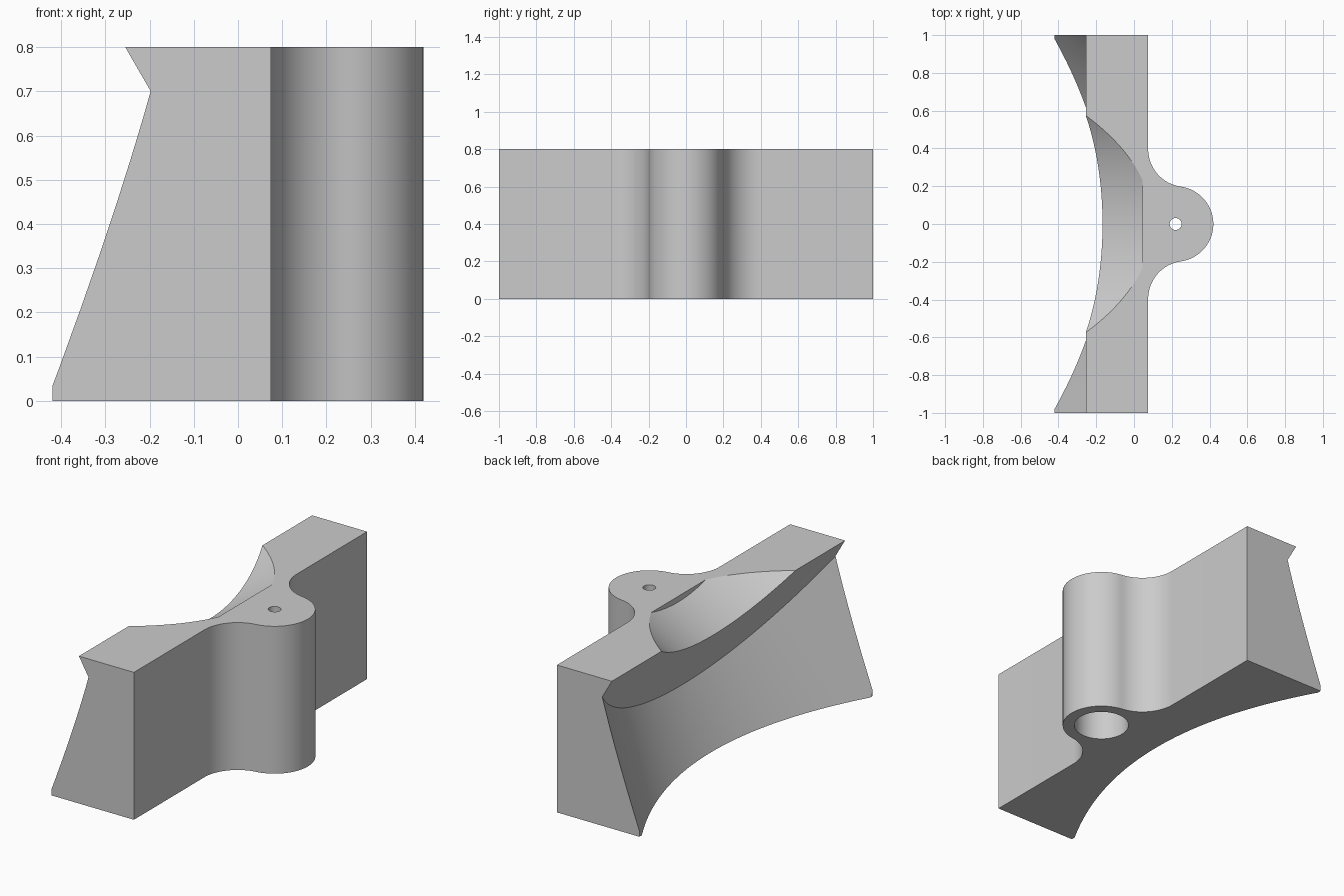
import bpy, bmesh, math
from mathutils import Matrix, Vector

if "Cube" in bpy.data.objects:
    bpy.data.objects.remove(bpy.data.objects["Cube"], do_unlink=True)

grey = bpy.data.materials.new("plain grey")
grey.use_nodes = True
colour = (0.6, 0.6, 0.6, 1)
grey.diffuse_color = colour
grey.node_tree.nodes["Principled BSDF"].inputs["Base Color"].default_value = colour

HEIGHT = 0.8
FACE_X, BACK_X = 0.075, -0.42
BOSS_X, BOSS_R = 0.22, 0.2
TILT = math.radians(30)


def add_object(name, bm):
    bmesh.ops.recalc_face_normals(bm, faces=bm.faces)
    mesh = bpy.data.meshes.new(name)
    bm.to_mesh(mesh)
    bm.free()
    obj = bpy.data.objects.new(name, mesh)
    bpy.context.collection.objects.link(obj)
    mesh.materials.append(grey)
    return obj


def arc(cx, cy, r, start, end, steps):
    return [(cx + r * math.cos(start + (end - start) * i / steps),
             cy + r * math.sin(start + (end - start) * i / steps))
            for i in range(steps + 1)]


def tapered(name, matrix, r1, r2, low, high, sides, limit_x=None):
    """Round cutter along local z, optionally trimmed by a vertical wall."""
    bm = bmesh.new()
    bmesh.ops.create_cone(bm, cap_ends=True, segments=sides, radius1=r1, radius2=r2,
                          depth=high - low,
                          matrix=matrix @ Matrix.Translation((0, 0, (low + high) / 2)))
    if limit_x is not None:
        cut = bmesh.ops.bisect_plane(bm, geom=bm.verts[:] + bm.edges[:] + bm.faces[:],
                                     plane_co=(limit_x, 0, 0), plane_no=(1, 0, 0),
                                     clear_outer=True)
        edges = [e for e in cut["geom_cut"] if isinstance(e, bmesh.types.BMEdge)]
        bmesh.ops.contextual_create(bm, geom=edges)
    obj = add_object(name, bm)
    obj.hide_render = True
    return obj


# Block outline with a round boss blended into the flat face
fillet_x = FACE_X + BOSS_R
fillet_y = math.sqrt((2 * BOSS_R) ** 2 - (fillet_x - BOSS_X) ** 2)
turn = math.atan2(fillet_y, fillet_x - BOSS_X)
upper = arc(BOSS_X, 0, BOSS_R, 0, turn, 20)
upper += arc(fillet_x, fillet_y, BOSS_R, turn + math.pi, math.pi, 20)[1:]
upper += [(FACE_X, 1), (BACK_X, 1)]
outline = upper + [(x, -y) for x, y in reversed(upper[1:])]

bm = bmesh.new()
base = bm.faces.new([bm.verts.new((x, y, 0)) for x, y in outline])
top = bmesh.ops.extrude_face_region(bm, geom=[base])["geom"]
bmesh.ops.translate(bm, vec=(0, 0, HEIGHT),
                    verts=[v for v in top if isinstance(v, bmesh.types.BMVert)])
block = add_object("mounting_block", bm)

# Tilted axis shared by the flared recess and the upper scoop
axis = Vector((math.cos(TILT), 0, math.sin(TILT)))
origin = Vector((-0.255, 0, HEIGHT)) + 0.843 * Vector((-math.sin(TILT), 0, math.cos(TILT)))
tilted = Matrix.Translation(origin) @ Matrix.Rotation(math.pi / 2 - TILT, 4, "Y")
upright = Matrix.Translation((BOSS_X, 0, 0))

cutters = [
    tapered("flared_recess_cutter", tilted, 1.385 + 0.676, 1.385, -1, 0, 192),
    tapered("scoop_cutter", tilted, 1.02, 1.02, -0.2, 1.2, 192, limit_x=0.045),
    tapered("screw_hole_cutter", upright, 0.032, 0.032, -0.1, 1, 16),
    tapered("bore_cutter", upright, 0.14, 0.14, -0.1, 0.6, 48),
]
for cutter in cutters:
    mod = block.modifiers.new(cutter.name, "BOOLEAN")
    mod.operation = "DIFFERENCE"
    mod.solver = "EXACT"
    mod.object = cutter

# Bake the cuts, drop the cutters and smooth the round walls
bpy.context.view_layer.objects.active = block
for obj in bpy.context.selected_objects:
    obj.select_set(False)
block.select_set(True)
for mod in list(block.modifiers):
    bpy.ops.object.modifier_apply(modifier=mod.name)
for cutter in cutters:
    bpy.data.objects.remove(cutter, do_unlink=True)
bpy.ops.object.shade_smooth_by_angle(angle=math.radians(25))
